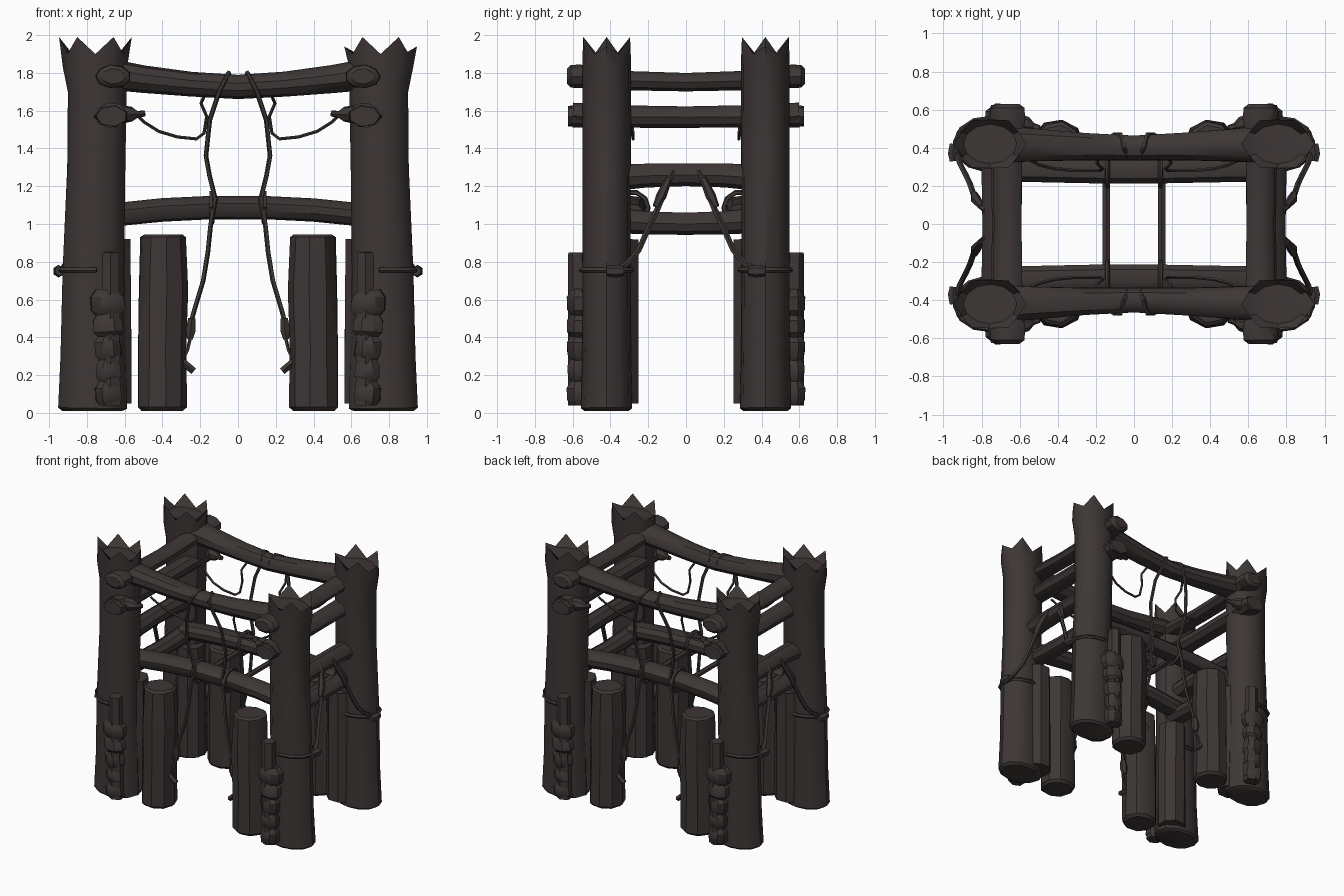
import bpy, bmesh, math, random
from mathutils import Vector

wood = bpy.data.materials.new("dark_charred_wood")
wood.diffuse_color = (0.047, 0.038, 0.036, 1)


def finish(bm, name, angle=35):
    bmesh.ops.recalc_face_normals(bm, faces=bm.faces)
    me = bpy.data.meshes.new(name)
    bm.to_mesh(me)
    bm.free()
    ob = bpy.data.objects.new(name, me)
    bpy.context.collection.objects.link(ob)
    me.materials.append(wood)
    bpy.ops.object.select_all(action='DESELECT')
    ob.select_set(True)
    bpy.context.view_layer.objects.active = ob
    bpy.ops.object.shade_smooth_by_angle(angle=math.radians(angle))
    return ob


def log(name, rows, n=10, jitter=0.04, seed=1, spikes=False, m=(1, 1)):
    """Tube through rows of (x, y, z, half_width, half_depth), mirrored by m."""
    rnd = random.Random(seed)
    bm = bmesh.new()
    pts = [Vector(r[:3]) for r in rows]
    lump = [1 + rnd.uniform(-jitter, jitter) for _ in range(n)]
    u, rings = None, []

    def put(p):
        return bm.verts.new((p.x * m[0], p.y * m[1], p.z))

    for i, p in enumerate(pts):
        t = (pts[min(i + 1, len(pts) - 1)] - pts[max(i - 1, 0)]).normalized()
        if u is None:
            u = (Vector((0, 1, 0)) if abs(t.z) > 0.8 else Vector((0, 0, 1))).cross(t)
        u = (u - t * u.dot(t)).normalized()
        v = t.cross(u)
        ring = []
        for k in range(n):
            a = 2 * math.pi * (k + (0 if spikes else 0.5)) / n
            f = lump[k] * (1 + rnd.uniform(-jitter, jitter) * 0.6)
            ring.append(put(p + u * math.cos(a) * rows[i][3] * f + v * math.sin(a) * rows[i][4] * f))
        rings.append(ring)
    if spikes:   # jagged broken crown and a sunken cap
        c, a0 = pts[-1], rows[-1]
        for scale, hi, lo in ((1.1, 1.99, 1.90), (0.8, 1.90, 1.90)):
            ring = []
            for k in range(n):
                a = 2 * math.pi * k / n
                s = scale if k % 2 == 0 else min(scale, 0.98)
                z = hi if k % 2 == 0 else lo
                if scale > 1 and k % 2 == 0:
                    z += 0.01 * (k in (3, 9)) - 0.05 * (k in (0, 6)) * (m[0] > 0)
                ring.append(put(Vector((c.x + math.cos(a) * a0[3] * s, c.y + math.sin(a) * a0[4] * s, z))))
            rings.append(ring)
    for a, b in zip(rings, rings[1:]):
        for k in range(n):
            bm.faces.new((a[k], a[(k + 1) % n], b[(k + 1) % n], b[k]))
    bm.faces.new(rings[0][::-1])
    bm.faces.new(rings[-1])
    return finish(bm, name)


def vine(name, pts, r=0.013, m=(1, 1), n=5):
    return log(name, [(*p, r, r) for p in pts], n=n, jitter=0.05, m=m)


corners = [(sx, sy) for sx in (1, -1) for sy in (1, -1)]

for m in corners:
    tag = ("right" if m[0] > 0 else "left") + ("_back" if m[1] > 0 else "_front")
    # Main corner post with splintered top
    log("corner_post_" + tag, [
        (0.77, 0.42, 0.01, .16, .12), (0.77, 0.42, 0.025, .185, .135), (0.765, 0.42, 0.3, .175, .13),
        (0.765, 0.42, 0.75, .165, .125), (0.75, 0.42, 1.3, .155, .128),
        (0.745, 0.42, 1.7, .158, .13), (0.755, 0.42, 1.84, .175, .13)],
        n=12, jitter=0.02, seed=3, spikes=True, m=m)
    # Shorter support stumps on the long sides
    log("support_stump_" + tag, [
        (0.405, 0.415, 0.01, .11, .11), (0.405, 0.415, 0.03, .13, .128), (0.405, 0.415, 0.35, .125, .125),
        (0.40, 0.415, 0.65, .13, .128), (0.40, 0.415, 0.93, .12, .12), (0.40, 0.415, 0.945, .10, .10)],
        n=9, jitter=0.05, seed=5, m=m)
    # Inner stump tucked behind the corner post
    log("inner_stump_" + tag, [
        (0.665, 0.345, 0.05, .11, .10), (0.665, 0.35, 0.5, .11, .105), (0.665, 0.345, 0.92, .105, .10)],
        n=8, jitter=0.03, seed=6, m=m)
    # Bound stake on the outer face with lumpy wrappings
    log("bound_stake_" + tag, [
        (0.675, 0.57, 0.04, .062, .055), (0.675, 0.57, 0.5, .055, .055), (0.675, 0.575, 0.85, .05, .05)],
        n=6, jitter=0.04, seed=7, m=m)
    for i, (z, h, w) in enumerate([(.10, .06, .075), (.22, .06, .07), (.34, .065, .075), (.46, .06, .085), (.58, .065, .10)]):
        log(f"binding_{i}_" + tag, [
            (0.685, 0.57, z - h, w * .7, .04), (0.685, 0.57, z - h * .5, w, .062),
            (0.69, 0.57, z + h * .5, w * .98, .064), (0.685, 0.57, z + h, w * .7, .045)],
            n=8, jitter=0.05, seed=8 + i, m=m)
    # Swollen ends and peg of the protruding side logs
    log("upper_log_knob_" + tag, [
        (0.66, 0.50, 1.78, .085, .055), (0.66, 0.56, 1.78, .095, .064),
        (0.66, 0.61, 1.78, .09, .06), (0.66, 0.63, 1.78, .06, .04)], n=9, seed=11, m=m)
    log("lower_log_knob_" + tag, [
        (0.67, 0.50, 1.57, .09, .055), (0.67, 0.56, 1.57, .095, .06), (0.67, 0.625, 1.57, .085, .055)],
        n=7, seed=12, m=m)
    log("lashing_knot_" + tag, [
        (0.66, 0.53, 1.58, .03, .03), (0.61, 0.53, 1.58, .05, .05), (0.56, 0.52, 1.58, .04, .04),
        (0.53, 0.51, 1.58, .02, .018), (0.495, 0.50, 1.585, .017, .017)], n=7, seed=13, m=m)

    # Hanging vine: over upper beam, down across lower beam, to the stump
    vine("hanging_vine_" + tag, [
        (0.03, 0.34, 1.74), (0.05, 0.40, 1.80), (0.07, 0.47, 1.76), (0.10, 0.47, 1.70), (0.15, 0.43, 1.55),
        (0.17, 0.40, 1.36), (0.15, 0.38, 1.25), (0.12, 0.37, 1.13), (0.145, 0.385, 1.0),
        (0.16, 0.39, 0.85), (0.185, 0.40, 0.7), (0.23, 0.41, 0.55), (0.255, 0.42, 0.46)], m=m)
    log("vine_knot_" + tag, [(0.245, 0.42, 0.50, .022, .022), (0.25, 0.42, 0.44, .03, .03),
                             (0.255, 0.42, 0.39, .018, .018)], n=6, m=m)
    vine("vine_tail_" + tag, [(0.25, 0.42, 0.40), (0.265, 0.43, 0.34), (0.285, 0.43, 0.29)], 0.01, m)
    vine("vine_stub_" + tag, [(0.30, 0.44, 0.275), (0.235, 0.44, 0.22)], 0.02, m)
    # Ring of vine around the lower beam
    vine("beam_wrap_" + tag, [(0.14, 0.29 + .09 * math.cos(a), 1.085 + .085 * math.sin(a))
                              for a in [i * math.pi / 5 for i in range(11)]], 0.014, m)
    # Swag from the side log to the upper beam
    vine("swag_vine_" + tag, [
        (0.54, 0.33, 1.58), (0.50, 0.31, 1.54), (0.42, 0.29, 1.49), (0.32, 0.28, 1.46), (0.22, 0.28, 1.45),
        (0.18, 0.28, 1.48), (0.165, 0.29, 1.57), (0.195, 0.32, 1.64), (0.17, 0.37, 1.70)], 0.009, m)
    # Side vine from the side rail down around the corner post
    vine("side_vine_" + tag, [
        (0.78, 0.07, 1.28), (0.81, 0.10, 1.20), (0.84, 0.15, 1.08), (0.86, 0.21, 0.95),
        (0.88, 0.25, 0.86), (0.91, 0.31, 0.79), (0.935, 0.38, 0.75)], 0.016, m)
    log("side_vine_knuckle_" + tag, [(0.80, 0.09, 1.24, .018, .018), (0.83, 0.13, 1.15, .028, .028),
                                     (0.84, 0.16, 1.09, .018, .018)], n=6, m=m)
    vine("post_wrap_" + tag, [(0.765 + .172 * math.cos(a), 0.42 + .134 * math.sin(a), 0.755)
                              for a in [-2 + i * math.pi / 6 for i in range(8)]], 0.014, m)
    log("post_wrap_knot_" + tag, [(0.945, 0.33, 0.75, .025, .025), (0.95, 0.37, 0.75, .03, .034),
                                  (0.945, 0.42, 0.75, .025, .025)], n=6, m=m)

for s in (1, -1):
    tag = "back" if s > 0 else "front"
    # Long sagging upper beam and arched lower beam
    log("upper_beam_" + tag, [
        (x, 0.40 + 0.02 * (abs(x) / .7), 1.725 + 0.055 * (abs(x) / .6) ** 1.5,
         .068 + .035 * (abs(x) / .7) ** 1.5, .063 + .02 * (abs(x) / .7) ** 2)
        for x in (-.74, -.5, -.25, 0, .25, .5, .74)], n=10, jitter=0.03, seed=21, m=(1, s))
    log("lower_beam_" + tag, [
        (x, 0.285 + .02 * abs(x), 1.09 - 0.095 * x * x, .08, .063)
        for x in (-.68, -.4, -.15, .15, .4, .68)], n=10, jitter=0.03, seed=22, m=(1, s))

    # Cross rails along the short sides
    tag = "right" if s > 0 else "left"
    for name, x, z, sag, rx, rz, end in (
            ("upper_side_log_", .66, 1.75, .03, .075, .05, .60),
            ("middle_side_log_", .67, 1.565, .01, .075, .058, .60),
            ("side_rail_", .725, 1.26, -.02, .07, .062, .42),
            ("low_side_rail_", .685, 1.0, .02, .07, .06, .42)):
        log(name + tag, [(x, y, z + sag * (y / end) ** 2, rx * (1 + .15 * (y / end) ** 2), rz * (1 + .15 * (y / end) ** 2))
                         for y in (-end, -end / 2, 0, end / 2, end)], n=9, jitter=0.03, seed=25, m=(s, 1))
    # Thin tie pole linking the two lower beams
    log("tie_pole_" + tag, [(0.145, y, 1.04, .022, .02) for y in (-.3, 0, .3)], n=6, m=(s, 1))
